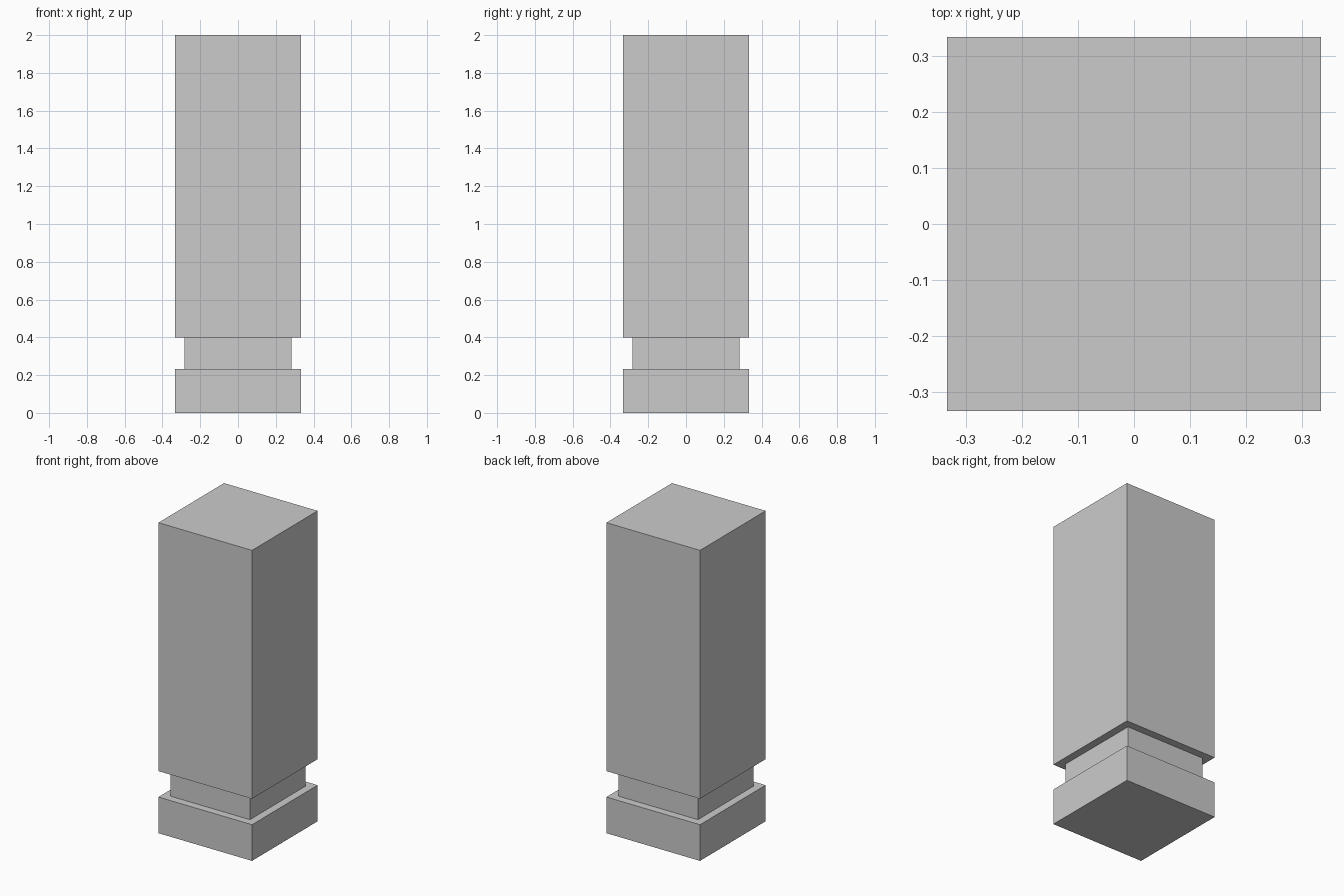
import bpy

if "Cube" in bpy.data.objects:
    bpy.data.objects.remove(bpy.data.objects["Cube"])


def block(name, width, z0, z1):
    """Square block of the given width between two heights."""
    bpy.ops.mesh.primitive_cube_add(size=1, location=(0, 0, (z0 + z1) / 2))
    obj = bpy.context.object
    obj.name = name
    obj.scale = (width, width, z1 - z0)
    bpy.ops.object.transform_apply(location=False, rotation=False, scale=True)
    return obj


WIDTH = 0.667
NECK_WIDTH = 0.567
BASE_TOP = 0.233
NECK_TOP = 0.40

# Plinth, recessed neck and tall body, stacked
block("base", WIDTH, 0, BASE_TOP)
block("neck", NECK_WIDTH, BASE_TOP, NECK_TOP)
block("body", WIDTH, NECK_TOP, 2.0)
